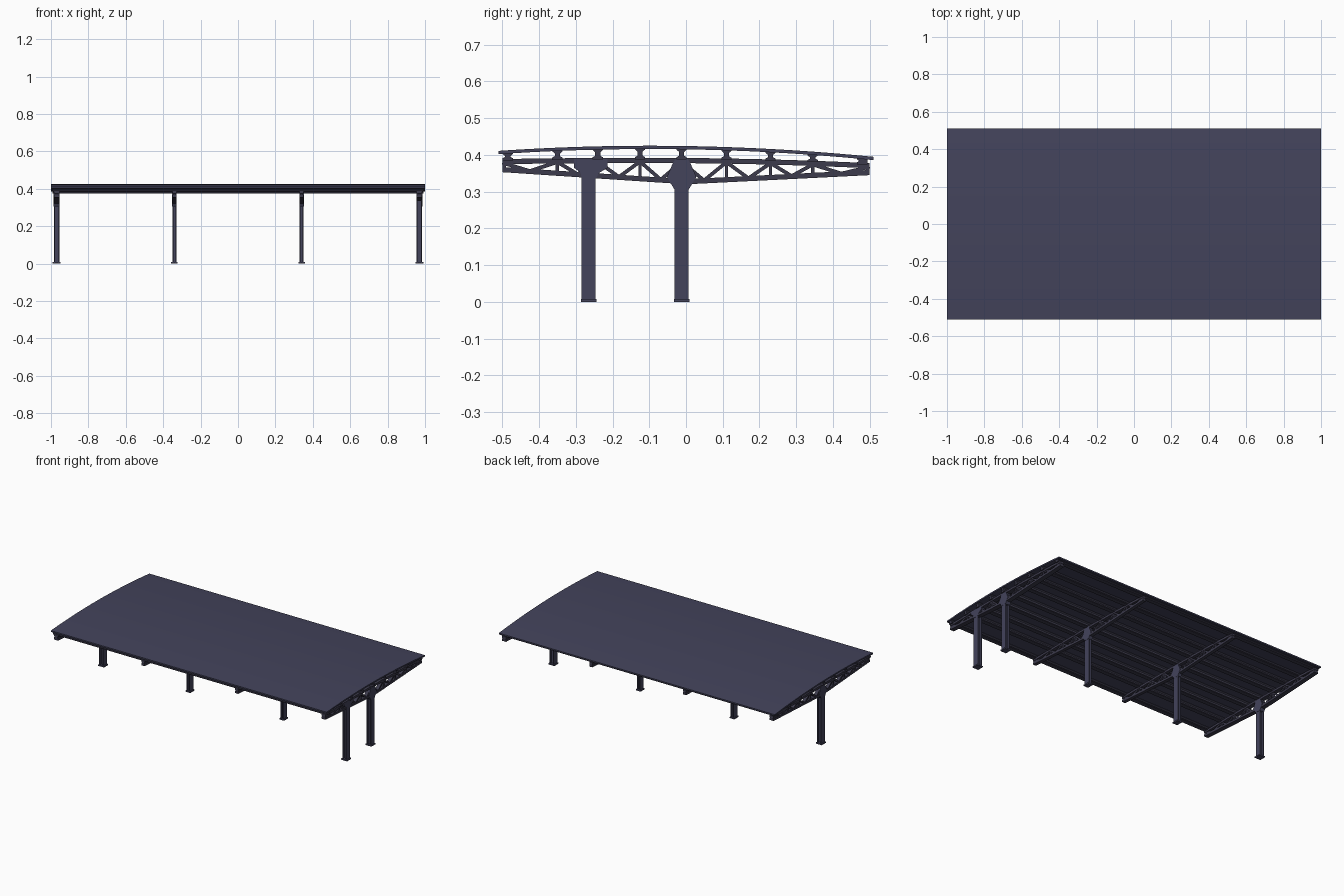
import bpy, bmesh, math
from mathutils import Vector

if "Cube" in bpy.data.objects:
    bpy.data.objects.remove(bpy.data.objects["Cube"])

def material(name, color):
    m = bpy.data.materials.new(name)
    m.diffuse_color = (*color, 1)
    m.use_nodes = True
    m.node_tree.nodes["Principled BSDF"].inputs["Base Color"].default_value = m.diffuse_color
    return m

slate = material("slate blue paint", (0.056, 0.056, 0.105))
dark = material("dark slate paint", (0.045, 0.043, 0.072))

def prism_x(bm, pts, x0, x1):
    """Extrude a closed (y, z) outline from x0 to x1."""
    a = [bm.verts.new((x0, y, z)) for y, z in pts]
    b = [bm.verts.new((x1, y, z)) for y, z in pts]
    n = len(pts)
    bm.faces.new(a)
    bm.faces.new(b[::-1])
    for i in range(n):
        bm.faces.new((a[i], b[i], b[(i + 1) % n], a[(i + 1) % n]))

def bar(bm, p, q, w, x0, x1):
    """Straight bar of width w between two (y, z) points."""
    p, q = Vector(p), Vector(q)
    d = (q - p).normalized() * w / 2
    n = Vector((-d.y, d.x))
    prism_x(bm, [p + n, q + n, q - n, p - n], x0, x1)

def box(bm, x0, x1, y0, y1, z0, z1):
    prism_x(bm, [(y0, z0), (y1, z0), (y1, z1), (y0, z1)], x0, x1)

def finish(bm, name, mat):
    bmesh.ops.recalc_face_normals(bm, faces=bm.faces)
    me = bpy.data.meshes.new(name)
    bm.to_mesh(me)
    bm.free()
    me.materials.append(mat)
    ob = bpy.data.objects.new(name, me)
    bpy.context.collection.objects.link(ob)
    return ob

def roof_z(y):
    t = y + 0.1
    return 0.425 - t * t * (0.083 if t < 0 else 0.081)

def top_z(y):
    t = y + 0.1
    return 0.392 - (0.02 * t * t if t < 0 else 0.04 * t * t)

def low_z(y):
    return 0.32 + (0.066 * -y if y < 0 else 0.05 * y)

# curved roof sheet
ys = [-0.51 + 1.02 * i / 24 for i in range(25)]
bm = bmesh.new()
prism_x(bm, [(y, roof_z(y)) for y in ys] + [(y, roof_z(y) - 0.009) for y in ys[::-1]], -1, 1)
roof = finish(bm, "roof_sheet", slate)
for p in roof.data.polygons:
    p.use_smooth = abs(p.normal.z) > 0.9 and len(p.vertices) == 4

# purlins: I-sections running the whole length
purlins = [-0.485, -0.35, -0.24, -0.125, -0.012, 0.11, 0.23, 0.345, 0.48]
for i, y in enumerate(purlins):
    bm = bmesh.new()
    t, b = roof_z(y) - 0.006, top_z(y) - 0.004
    f, w = 0.014, 0.007
    prism_x(bm, [(y - f, b), (y + f, b), (y + f, b + 0.006), (y + w, b + 0.01),
                 (y + w, t - 0.01), (y + f, t - 0.004), (y + f, t), (y - f, t),
                 (y - f, t - 0.004), (y - w, t - 0.01), (y - w, b + 0.01), (y - f, b + 0.006)],
            -0.993, 0.993)
    finish(bm, f"purlin_{i + 1}", dark)

# trusses and columns
frames = [(-0.97, 0.015), (-0.34, 0.011), (0.34, 0.011), (0.97, 0.015)]
for k, (x, h) in enumerate(frames):
    bm = bmesh.new()
    x0, x1 = x - h, x + h
    nodes = [-0.5] + purlins[1:-1] + [0.5]
    fine = [-0.5 + i / 16 for i in range(17)]
    # chords
    prism_x(bm, [(y, top_z(y)) for y in fine] + [(y, top_z(y) - 0.014) for y in fine[::-1]], x0, x1)
    low = [-0.5, 0, 0.5]
    prism_x(bm, [(y, low_z(y) + 0.014) for y in low] + [(y, low_z(y)) for y in low[::-1]], x0, x1)
    # verticals and diagonals
    g = h * 0.75
    for i, y in enumerate(nodes):
        e = 0.005 if i == 0 else -0.005 if i == len(nodes) - 1 else 0
        bar(bm, (y + e, low_z(y) + 0.005), (y + e, top_z(y) - 0.005), 0.009, x - g, x + g)
    for a, b in zip(nodes, nodes[1:]):
        m = (a + b) / 2
        bar(bm, (a, top_z(a) - 0.01), (m, low_z(m) + 0.008), 0.01, x - g, x + g)
        bar(bm, (b, top_z(b) - 0.01), (m, low_z(m) + 0.008), 0.01, x - g, x + g)
    finish(bm, f"truss_{k + 1}", dark)

    for y in ([-0.012, -0.265] if k == 3 else [-0.012]):
        # H-section column with foot plate and gusset head
        bm = bmesh.new()
        s = 0.019
        box(bm, x0, x0 + 0.006, y - s, y + s, 0, 0.36)
        box(bm, x1 - 0.006, x1, y - s, y + s, 0, 0.36)
        box(bm, x0, x1, y - 0.005, y + 0.005, 0, 0.36)
        box(bm, x0 - 0.006, x1 + 0.006, y - s - 0.002, y + s + 0.002, 0, 0.008)
        if y > -0.1:
            head = [(-0.019, 0.305), (0.019, 0.305), (0.04, 0.34), (0.025, 0.375),
                    (0.015, 0.392), (-0.015, 0.392), (-0.025, 0.375), (-0.04, 0.34)]
        else:
            head = [(-0.019, 0.335), (0.019, 0.335), (0.03, 0.352), (0.052, 0.365),
                    (0.052, 0.39), (-0.04, 0.39), (-0.04, 0.365), (-0.022, 0.352)]
        prism_x(bm, [(y + a, z) for a, z in head], x0 - 0.001, x1 + 0.001)
        finish(bm, f"column_{k + 1}" + ("_side" if y < -0.1 else ""), slate)
